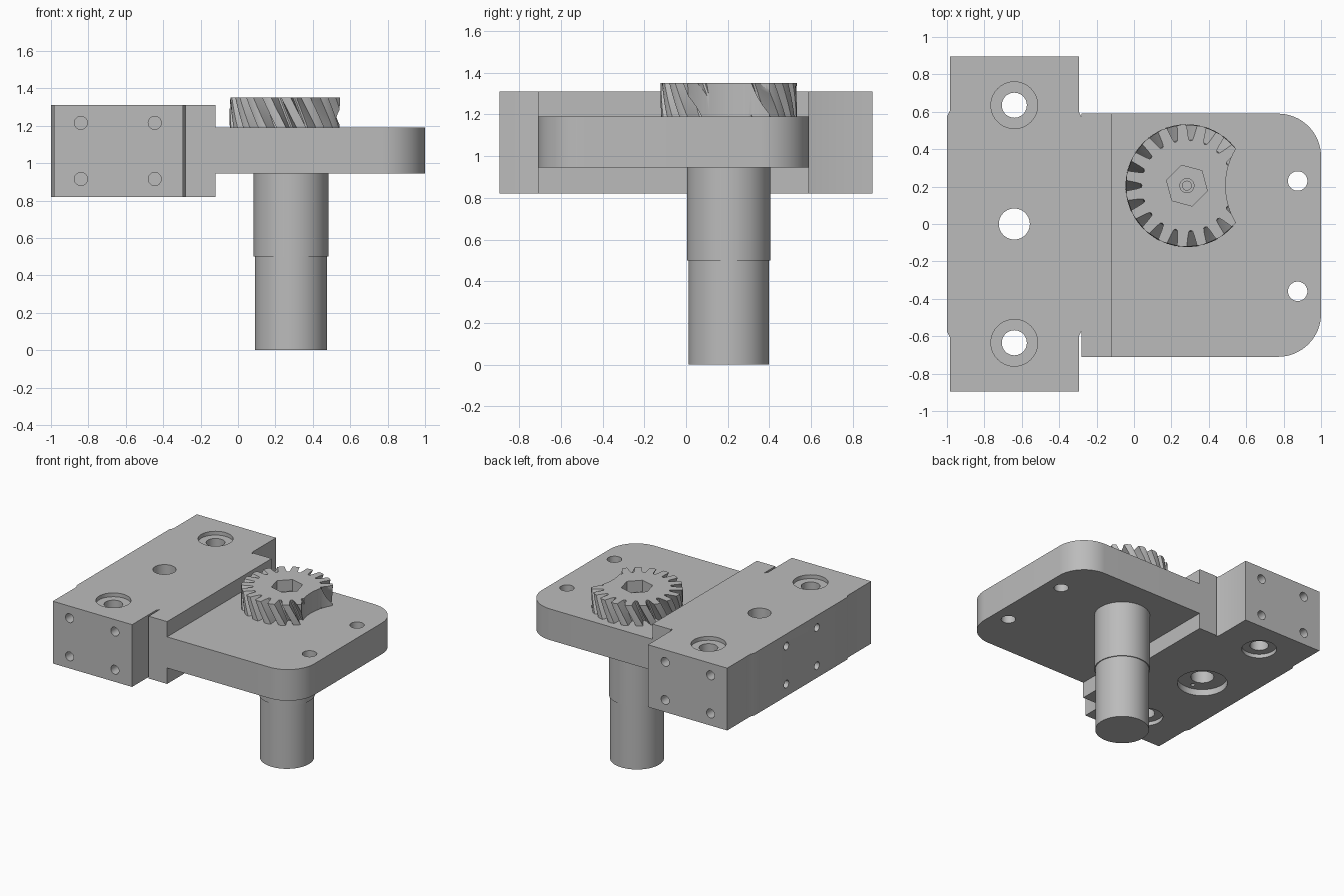
import bpy, bmesh
from math import cos, sin, pi, radians
from mathutils import Vector

cube = bpy.data.objects.get("Cube")
if cube:
    bpy.data.objects.remove(cube, do_unlink=True)

grey = bpy.data.materials.new("machined grey")
grey.use_nodes = True
grey.diffuse_color = (0.5, 0.5, 0.5, 1)
grey.node_tree.nodes["Principled BSDF"].inputs["Base Color"].default_value = (0.5, 0.5, 0.5, 1)


def loft(name, rings):
    """Closed solid through a stack of matching outlines."""
    bm = bmesh.new()
    loops = [[bm.verts.new(p) for p in ring] for ring in rings]
    n = len(loops[0])
    bm.faces.new(loops[0])
    bm.faces.new(loops[-1])
    for a, b in zip(loops, loops[1:]):
        for i in range(n):
            j = (i + 1) % n
            bm.faces.new((a[i], a[j], b[j], b[i]))
    bmesh.ops.recalc_face_normals(bm, faces=bm.faces[:])
    mesh = bpy.data.meshes.new(name)
    bm.to_mesh(mesh)
    bm.free()
    mesh.materials.append(grey)
    obj = bpy.data.objects.new(name, mesh)
    bpy.context.collection.objects.link(obj)
    return obj


def prism(name, outline, z0, z1):
    return loft(name, [[(x, y, z) for x, y in outline] for z in (z0, z1)])


def rod(name, start, end, radius, sides=48, turn=0.0):
    start, end = Vector(start), Vector(end)
    axis = (end - start).normalized()
    u = Vector((0, 0, 1)) if abs(axis.z) < 0.5 else Vector((1, 0, 0))
    v = axis.cross(u)
    ring = [radius * (u * cos(turn + 2 * pi * i / sides) + v * sin(turn + 2 * pi * i / sides))
            for i in range(sides)]
    return loft(name, [[c + p for p in ring] for c in (start, end)])


def cut(target, cutter):
    mod = target.modifiers.new("cut", 'BOOLEAN')
    mod.operation = 'DIFFERENCE'
    mod.solver = 'EXACT'
    mod.object = cutter
    with bpy.context.temp_override(object=target, active_object=target):
        bpy.ops.object.modifier_apply(modifier=mod.name)
    bpy.data.objects.remove(cutter, do_unlink=True)


def drill(target, start, end, radius, sides=40, turn=0.0):
    cut(target, rod("drill", start, end, radius, sides, turn))


# Clamp block with relief slits and a raised pad on its outer face
BOTTOM, TOP = 0.82, 1.31
outline = [(-0.985, -0.895), (-0.295, -0.895), (-0.295, -0.6), (-0.28, -0.57),
           (-0.28, -0.71), (-0.12, -0.71), (-0.12, 0.59), (-0.28, 0.59),
           (-0.28, 0.57), (-0.295, 0.6), (-0.295, 0.895), (-0.985, 0.895),
           (-0.985, 0.605), (-1, 0.575), (-1, -0.575), (-0.985, -0.605)]
block = prism("clamp_block", outline, BOTTOM, TOP)

# Vertical bolt holes, counterbored on both faces
BOLT_X = -0.64
for y in (-0.635, 0.635):
    drill(block, (BOLT_X, y, 0.7), (BOLT_X, y, 1.4), 0.067)
    drill(block, (BOLT_X, y, TOP - 0.03), (BOLT_X, y, 1.4), 0.125)
    drill(block, (BOLT_X, y, 0.7), (BOLT_X, y, BOTTOM + 0.03), 0.125)
drill(block, (BOLT_X, 0, 0.7), (BOLT_X, 0, 1.4), 0.083)
drill(block, (BOLT_X, 0, 0.7), (BOLT_X, 0, BOTTOM + 0.05), 0.18)
drill(block, (BOLT_X - 0.02, -0.13, 0.7), (BOLT_X - 0.02, -0.13, 0.95), 0.015, 16)

# Blind screw holes on both ends and the outer face
for z in (0.915, 1.215):
    for x in (-0.84, -0.445):
        for side in (-1, 1):
            drill(block, (x, side * 1.0, z), (x, side * 0.78, z), 0.035, 24)
    for y in (-0.2, 0.18):
        drill(block, (-1.1, y, z), (-0.88, y, z), 0.03, 24)

# Mounting plate with two rounded corners and two holes
R = 0.23


def corner(cx, cy, start):
    return [(cx + R * cos(start + pi / 2 * i / 16), cy + R * sin(start + pi / 2 * i / 16))
            for i in range(17)]


plate_outline = ([(-0.12, -0.71)] + corner(1 - R, -0.71 + R, -pi / 2)
                 + corner(1 - R, 0.59 - R, 0) + [(-0.12, 0.59)])
plate = prism("mounting_plate", plate_outline, 0.945, 1.19)
for y in (0.23, -0.36):
    drill(plate, (0.875, y, 0.8), (0.875, y, 1.3), 0.052)

# Stepped motor body below the plate
CX, CY = 0.283, 0.205
upper = rod("motor_upper", (CX, CY, 0.5), (CX, CY, 0.945), 0.2, 64)
lower = rod("motor_lower", (CX, CY, 0), (CX, CY, 0.5), 0.193, 64)

# Helical gear
TEETH, Z0, Z1, TWIST = 19, 1.185, 1.35, radians(15)
tooth = [(-0.12, 0.245), (0, 0.24), (0.12, 0.245), (0.19, 0.27),
         (0.26, 0.325), (0.5, 0.328), (0.74, 0.325), (0.81, 0.27)]
rings = []
for k in range(7):
    t = k / 6
    ring = []
    for i in range(TEETH):
        for frac, r in tooth:
            a = pi + 2 * pi * (i + frac) / TEETH + TWIST * (1 - t)
            ring.append((CX + r * cos(a), CY + r * sin(a), Z0 + (Z1 - Z0) * t))
    rings.append(ring)
gear = loft("helical_gear", rings)

# Concave clearance and hexagonal pocket in the gear
drill(gear, (0.87, CY, 1.1), (0.87, CY, 1.5), 0.38, 128)
drill(gear, (CX, CY, 1.26), (CX, CY, 1.5), 0.113, 6, radians(45))

# Drive stud inside the pocket
stud = rod("drive_stud", (CX, CY, 1.24), (CX, CY, 1.29), 0.04, 32)
drill(stud, (CX, CY, 1.275), (CX, CY, 1.4), 0.024, 24)

bpy.ops.object.select_all(action='DESELECT')
for obj in (block, plate, upper, lower, gear, stud):
    obj.select_set(True)
bpy.context.view_layer.objects.active = block
bpy.ops.object.shade_smooth_by_angle(angle=radians(30))
